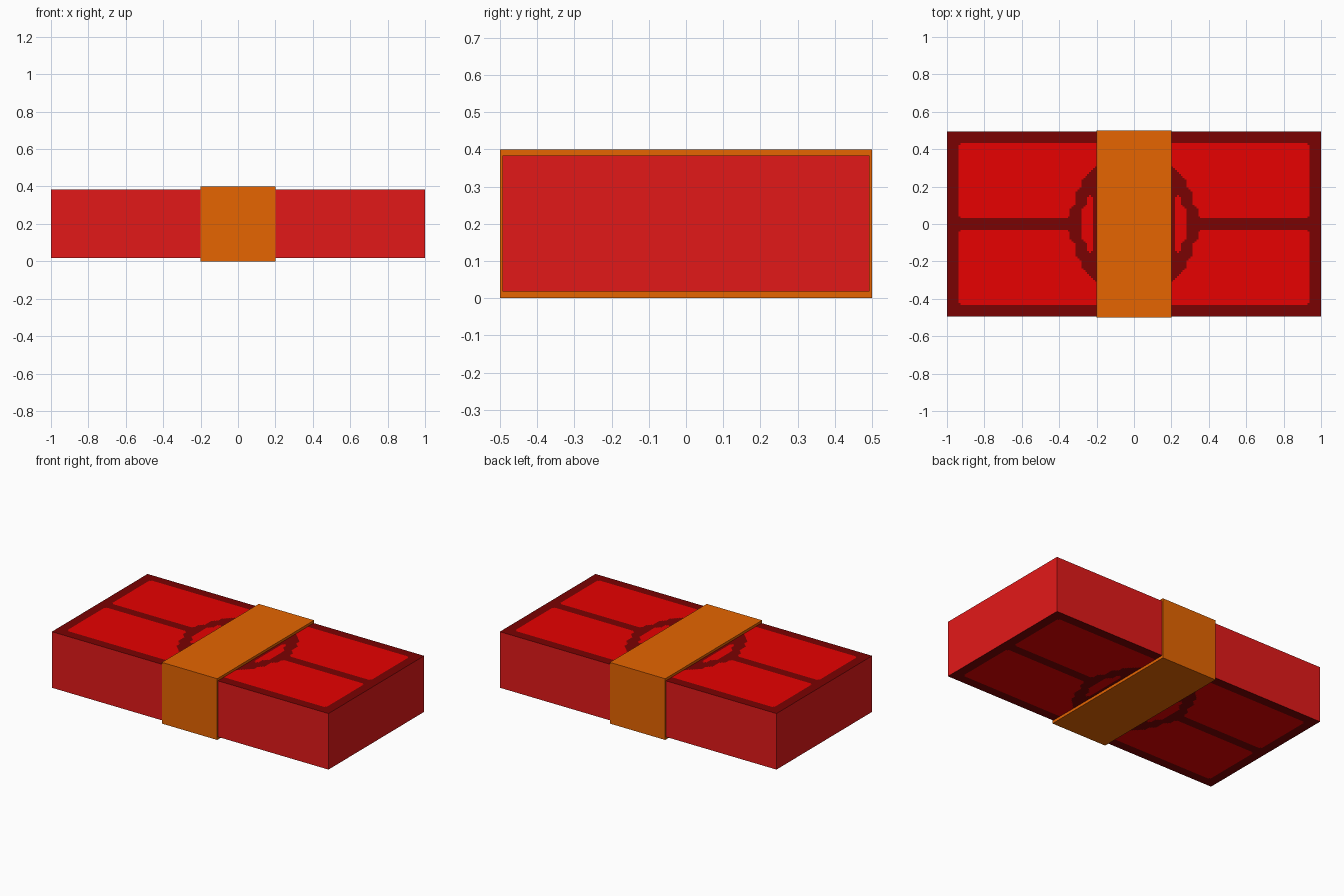
import bpy, bmesh

if "Cube" in bpy.data.objects:
    bpy.data.objects.remove(bpy.data.objects["Cube"])

def material(name, rgb):
    m = bpy.data.materials.new(name)
    m.diffuse_color = (*rgb, 1)
    m.use_nodes = True
    m.node_tree.nodes["Principled BSDF"].inputs["Base Color"].default_value = m.diffuse_color
    return m

SIDE = material("paper edge red", (0.768, 0.0097, 0.0097))
DARK = material("dark red print", (0.195, 0.0006, 0.0006))
BRIGHT = material("bright red print", (0.815, 0.0002, 0.0002))
ORANGE = material("orange band", (0.791, 0.130, 0.0002))

CX, CY, SUB = 32, 16, 3              # coarse cells per half side, subcells per cell
NX, NY = 2 * CX * SUB, 2 * CY * SUB
HX, HY, Z0, Z1 = 1.0, 0.494, 0.018, 0.384
# half height of the stepped ring (in coarse cells) per column out from the centre
OUTER = [11, 11, 11, 11, 11, 10, 10, 9, 8, 6, 3]
INNER = {7: 5, 8: 3}

def is_bright(i, j):
    """Stepped print pattern, by coarse cell distance from the centre."""
    i, j = i // SUB, j // SUB
    c = i - CX if i >= CX else CX - 1 - i
    r = j - CY if j >= CY else CY - 1 - j
    if c < len(OUTER) and r < OUTER[c]:
        return r < INNER.get(c, 0)                   # ring and its inset
    return c < CX - 2 and 1 <= r < CY - 2            # panels inside border and bar

def print_colour(i, j):
    """Majority of the neighbours, which rounds the pattern's corners."""
    n = sum(is_bright(i + a, j + b) for a in (-1, 0, 1) for b in (-1, 0, 1))
    return 2 if n > 4 else 1

def finish(name, bm, mats):
    bmesh.ops.recalc_face_normals(bm, faces=bm.faces)
    me = bpy.data.meshes.new(name)
    bm.to_mesh(me)
    bm.free()
    for m in mats:
        me.materials.append(m)
    ob = bpy.data.objects.new(name, me)
    bpy.context.collection.objects.link(ob)

# Note stack: printed grid on top and bottom, plain sides
bm = bmesh.new()
layers = [[[bm.verts.new((-HX + 2 * HX * i / NX, -HY + 2 * HY * j / NY, z))
            for j in range(NY + 1)] for i in range(NX + 1)] for z in (Z0, Z1)]
for g in layers:
    for i in range(NX):
        for j in range(NY):
            f = bm.faces.new((g[i][j], g[i + 1][j], g[i + 1][j + 1], g[i][j + 1]))
            f.material_index = print_colour(i, j)
rim = ([(i, 0) for i in range(NX)] + [(NX, j) for j in range(NY)] +
       [(i, NY) for i in range(NX, 0, -1)] + [(0, j) for j in range(NY, 0, -1)])
lo, hi = layers
for (a, b), (c, d) in zip(rim, rim[1:] + rim[:1]):
    bm.faces.new((lo[a][b], lo[c][d], hi[c][d], hi[a][b]))
finish("note_stack", bm, [SIDE, DARK, BRIGHT])

# Paper band: hollow rectangular loop around the stack
bm = bmesh.new()
def loop(x, y, z0, z1):
    return [bm.verts.new((x, *p)) for p in ((-y, z0), (y, z0), (y, z1), (-y, z1))]
rings = [loop(-0.2, 0.5, 0, 0.4), loop(0.2, 0.5, 0, 0.4),
         loop(0.2, HY, Z0, Z1), loop(-0.2, HY, Z0, Z1)]
for p, q in zip(rings, rings[1:] + rings[:1]):
    for k in range(4):
        n = (k + 1) % 4
        bm.faces.new((p[k], p[n], q[n], q[k]))
finish("paper_band", bm, [ORANGE])
